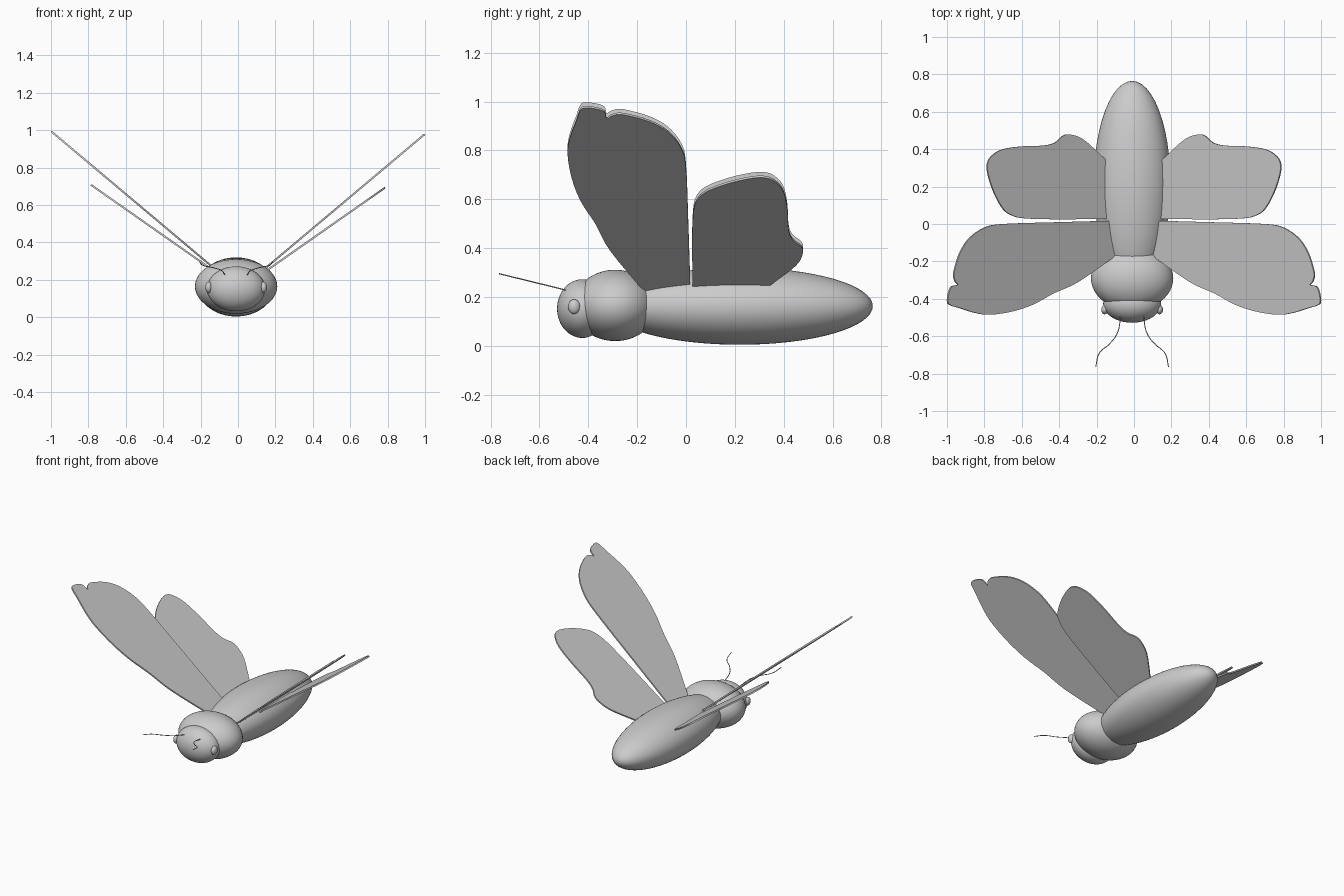
import bpy, bmesh
from mathutils import Vector

if "Cube" in bpy.data.objects:
    bpy.data.objects.remove(bpy.data.objects["Cube"])

CX = -0.01  # body centreline


def ellipsoid(name, loc, radii, seg=48, rings=32):
    bpy.ops.mesh.primitive_uv_sphere_add(segments=seg, ring_count=rings, radius=1, location=loc)
    ob = bpy.context.object
    ob.name = name
    ob.scale = radii
    bpy.ops.object.transform_apply(location=False, rotation=False, scale=True)
    bpy.ops.object.shade_smooth()
    return ob


def rounded(pts, steps=4):
    # Catmull-Rom through a closed outline; the root edge (last to first) stays straight
    out, n = [], len(pts)
    P = [Vector(p) for p in pts]
    for i in range(n - 1):
        a, b, c, d = P[max(i - 1, 0)], P[i], P[i + 1], P[min(i + 2, n - 1)]
        for k in range(steps):
            t = k / steps
            out.append(0.5 * (2 * b + (c - a) * t + (2 * a - 5 * b + 4 * c - d) * t * t
                              + (3 * b - a - 3 * c + d) * t ** 3))
    return out + [P[-1]]


def wing(name, outline, side, tip, slope, thick=0.01):
    # flat outline seen from above, lifted onto a sloping plane and thickened
    tx, tz = tip
    normal = Vector((-slope * side, 0, 1)).normalized()
    bm = bmesh.new()
    vs = [bm.verts.new(Vector((p.x * side, p.y, tz - slope * (tx - p.x))) - normal * thick / 2)
          for p in rounded(outline)]
    face = bm.faces.new(vs)
    new = bmesh.ops.extrude_face_region(bm, geom=[face])["geom"]
    bmesh.ops.translate(bm, vec=normal * thick, verts=[v for v in new if isinstance(v, bmesh.types.BMVert)])
    bmesh.ops.recalc_face_normals(bm, faces=bm.faces)
    me = bpy.data.meshes.new(name)
    bm.to_mesh(me)
    bm.free()
    ob = bpy.data.objects.new(name, me)
    bpy.context.collection.objects.link(ob)


def antenna(name, side):
    cu = bpy.data.curves.new(name, 'CURVE')
    cu.dimensions = '3D'
    cu.bevel_depth = 0.0025
    cu.bevel_resolution = 2
    cu.use_fill_caps = True
    sp = cu.splines.new('BEZIER')
    path = [(0.06, -0.49), (0.08, -0.585), (0.12, -0.64), (0.175, -0.69), (0.195, -0.765)]
    sp.bezier_points.add(len(path) - 1)
    for bp, (x, y) in zip(sp.bezier_points, path):
        bp.co = (CX + side * x, y, 0.23 + 0.245 * (-0.5 - y))
        bp.handle_left_type = bp.handle_right_type = 'AUTO'
    bpy.context.collection.objects.link(bpy.data.objects.new(name, cu))


# body
ellipsoid("abdomen", (CX, 0.22, 0.162), (0.205, 0.545, 0.158))
ellipsoid("thorax", (CX, -0.29, 0.165), (0.22, 0.172, 0.146))
ellipsoid("head", (CX, -0.425, 0.152), (0.155, 0.103, 0.12))

# wing outlines (top view, right side)
fore = [(0.1, -0.17), (0.3, -0.31), (0.43, -0.37), (0.54, -0.43), (0.65, -0.467), (0.77, -0.485),
        (0.85, -0.475), (0.93, -0.45), (0.985, -0.433), (0.998, -0.41), (0.99, -0.36),
        (0.975, -0.333), (0.943, -0.325), (0.955, -0.31), (0.965, -0.28), (0.96, -0.24),
        (0.93, -0.15), (0.88, -0.075), (0.8, -0.02), (0.7, 0.0), (0.4, 0.01), (0.1, 0.018)]
hind = [(0.1, 0.028), (0.4, 0.025), (0.58, 0.03), (0.65, 0.045), (0.7, 0.08), (0.75, 0.17),
        (0.782, 0.27), (0.783, 0.33), (0.755, 0.37), (0.7, 0.4), (0.6, 0.415), (0.48, 0.42),
        (0.42, 0.437), (0.38, 0.472), (0.34, 0.478), (0.27, 0.45), (0.16, 0.35), (0.1, 0.29)]

for side, label in ((1, "right"), (-1, "left")):
    up = 0 if side > 0 else 0.015
    wing(label + "_fore_wing", fore, side, (1.0, 0.98 + up), 0.841)
    wing(label + "_hind_wing", hind, side, (0.785, 0.692 + up), 0.70)
    ellipsoid(label + "_eye", (CX + side * 0.147, -0.458, 0.16), (0.018, 0.025, 0.03), 24, 16)
    antenna(label + "_antenna", side)
